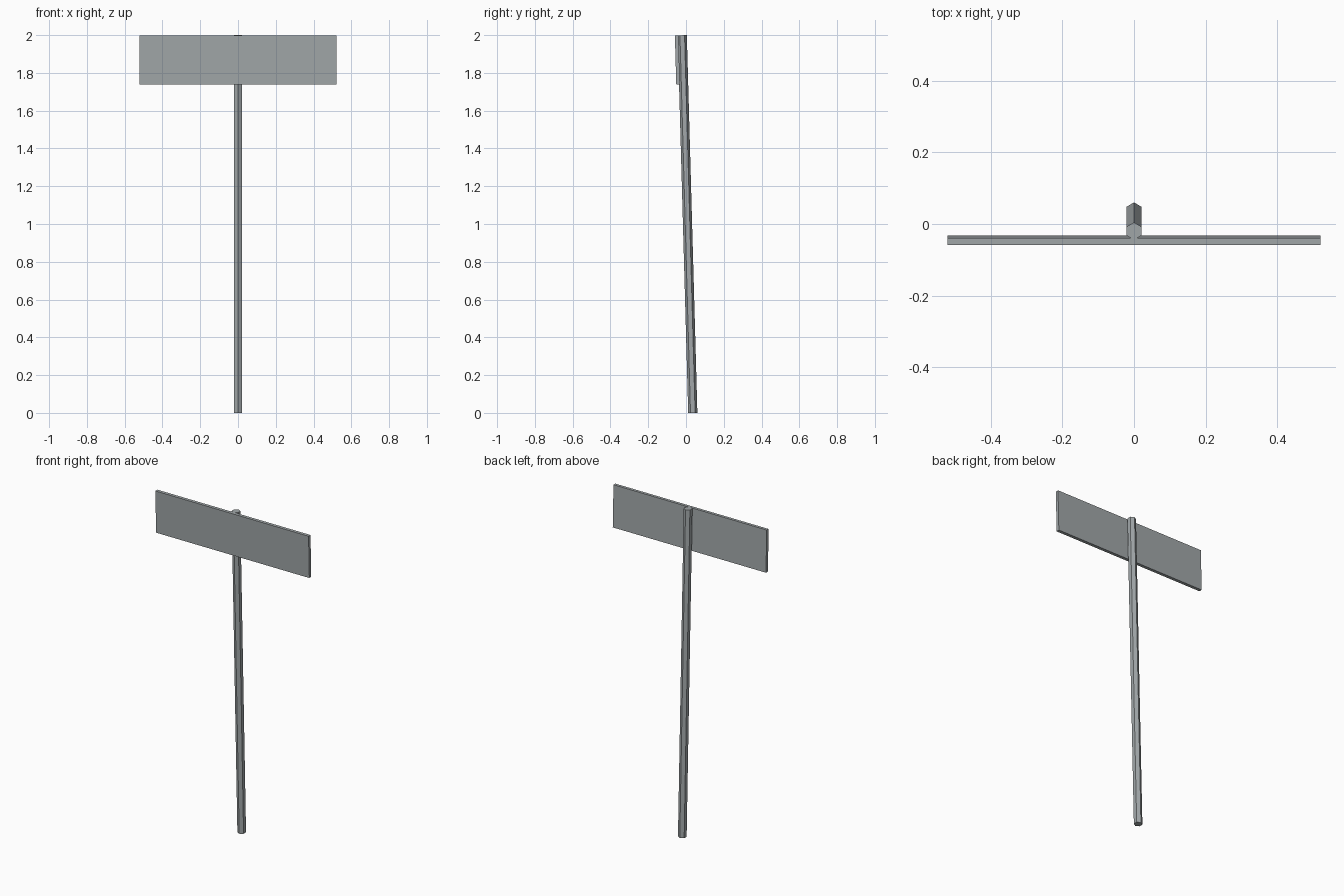
import bpy
import math
from mathutils import Matrix

cube = bpy.data.objects.get("Cube")
if cube:
    bpy.data.objects.remove(cube, do_unlink=True)

steel = bpy.data.materials.new("weathered_steel")
steel.use_nodes = True
grey = (0.36, 0.39, 0.40, 1)
steel.diffuse_color = grey
steel.node_tree.nodes["Principled BSDF"].inputs["Base Color"].default_value = grey

# Everything leans slightly forward about the foot of the post
HEIGHT = 2.0
lean = Matrix.Translation((0, 0.036, 0)) @ Matrix.Rotation(math.radians(1.6), 4, "X")


def finish(name, local):
    obj = bpy.context.object
    obj.name = name
    obj.data.transform(lean @ local)
    obj.data.materials.append(steel)


# Hexagonal post with a ridge at the front and back
bpy.ops.mesh.primitive_cylinder_add(vertices=6, radius=0.0243, depth=HEIGHT)
finish("post", Matrix.Translation((0, 0, HEIGHT / 2)))

# Flat sign board set into the front ridge
width, thickness, height = 1.044, 0.019, 0.26
bpy.ops.mesh.primitive_cube_add(size=1)
finish("sign_board", Matrix.Translation((0, -0.0295, HEIGHT - height / 2))
       @ Matrix.Diagonal((width, thickness, height, 1)))
